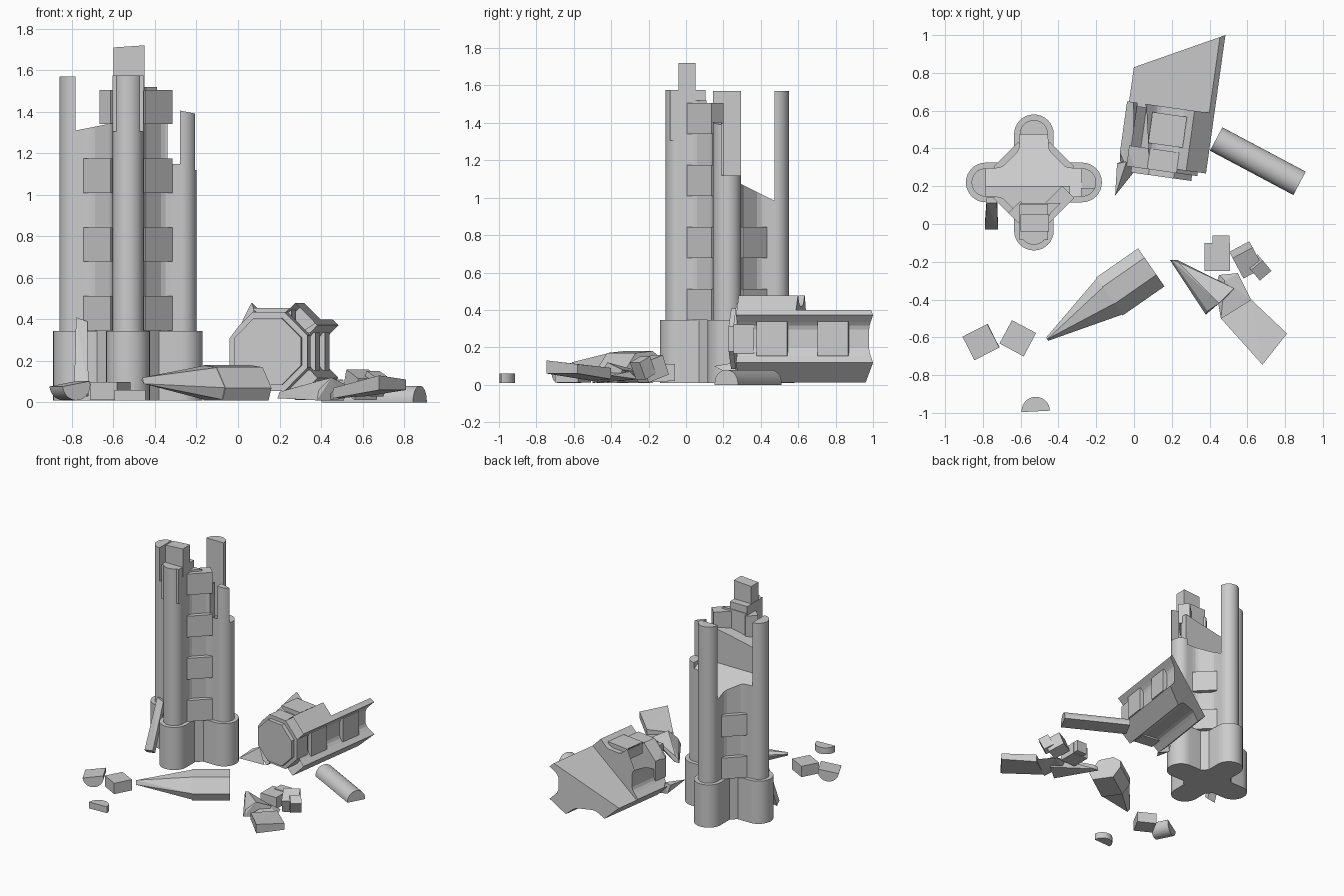
import bpy, bmesh
from math import sin, cos, pi, radians, sqrt
from mathutils import Matrix, Vector

if "Cube" in bpy.data.objects:
    bpy.data.objects.remove(bpy.data.objects["Cube"])

T, R = Matrix.Translation, Matrix.Rotation
CX, CY = -0.53, 0.22                      # tower axis
TOWER = T((CX, CY, 0))


def finish(bm, name, smooth=False):
    bmesh.ops.recalc_face_normals(bm, faces=bm.faces)
    me = bpy.data.meshes.new(name)
    bm.to_mesh(me)
    bm.free()
    ob = bpy.data.objects.new(name, me)
    bpy.context.collection.objects.link(ob)
    if smooth:
        bpy.ops.object.select_all(action='DESELECT')
        ob.select_set(True)
        bpy.context.view_layer.objects.active = ob
        bpy.ops.object.shade_smooth_by_angle(angle=radians(30))
    return ob


def cut(bm, point, normal):
    """Remove everything on the normal side and cap the break."""
    r = bmesh.ops.bisect_plane(bm, geom=bm.verts[:] + bm.edges[:] + bm.faces[:],
                               plane_co=point, plane_no=normal, clear_outer=True)
    edges = [e for e in r['geom_cut'] if isinstance(e, bmesh.types.BMEdge)]
    if edges:
        bmesh.ops.edgenet_fill(bm, edges=edges)


def prism(name, poly, z0, z1, m=Matrix(), cuts=(), smooth=False):
    bm = bmesh.new()
    lo = [bm.verts.new((x, y, z0)) for x, y in poly]
    hi = [bm.verts.new((x, y, z1)) for x, y in poly]
    bm.faces.new(lo)
    bm.faces.new(hi)
    n = len(poly)
    for i in range(n):
        j = (i + 1) % n
        bm.faces.new((lo[i], lo[j], hi[j], hi[i]))
    bm.transform(m)
    for p, nrm in cuts:
        cut(bm, p, nrm)
    return finish(bm, name, smooth)


def hull(name, pts):
    bm = bmesh.new()
    for p in pts:
        bm.verts.new(p)
    r = bmesh.ops.convex_hull(bm, input=bm.verts)
    bmesh.ops.delete(bm, geom=[v for v in bm.verts if not v.link_faces], context='VERTS')
    bmesh.ops.dissolve_limit(bm, angle_limit=0.02, verts=bm.verts, edges=bm.edges)
    return finish(bm, name)


def box(name, loc, size, rot=0, tilt=0):
    bm = bmesh.new()
    bmesh.ops.create_cube(bm, size=1)
    bm.transform(T(loc) @ R(rot, 4, 'Z') @ R(tilt, 4, 'X') @ Matrix.Diagonal((*size, 1)))
    return finish(bm, name)


def round_end(r, d, inner):
    """Half-round column section facing +x, centred d from the axis."""
    arc = [(d + r * cos(a), r * sin(a)) for a in (-pi / 2 + pi * i / 16 for i in range(17))]
    return arc + [(inner, r), (inner, -r)]


# cross-shaped tower section with hollowed corners
quarter = [(.255, -.075), (.255, .075), (.205, .077), (.18, .08), (.16, .09), (.09, .16),
           (.08, .18), (.077, .205)]
CROSS = []
for k in range(4):
    c, s = round(cos(k * pi / 2)), round(sin(k * pi / 2))
    CROSS += [(x * c - y * s, x * s + y * c) for x, y in quarter]

# broken tower core
prism("core_lower", CROSS, .01, 1.16, TOWER, [((0, .22, 1.11), (0, .12, .24))])
prism("core_middle", CROSS, .95, 1.45, TOWER,
      [((0, .20, 0), (0, 1, 0)), ((-.34, 0, 0), (1, 0, 0)), ((-.78, 0, 1.31), (-.2, 0, 1))])
prism("core_upper", CROSS, 1.3, 1.52, TOWER,
      [((0, .11, 0), (0, 1, 0)), ((-.60, 0, 0), (-1, 0, 0)), ((-.39, 0, 0), (1, 0, 0))])
box("front_arm_top", (CX + .0, .01, 1.44), (.15, .19, .27))
hull("front_pillar_crown", [(x, y, z) for x, zt in ((-.60, 1.71), (-.45, 1.72))
                            for y in (-.04, .05) for z in (1.5, zt)])

# four columns with heavier bases
for name, a, top in (("right", 0, 1.12), ("back", 1, 1.57), ("left", 2, 1.57), ("front", 3, 1.575)):
    m = TOWER @ R(a * pi / 2, 4, 'Z')
    prism(name + "_column_base", round_end(.105, .255, .15), .01, .345, m, smooth=True)
    prism(name + "_column", round_end(.075, .255, .253), .3, top, m, smooth=True)
prism("right_column_shard", round_end(.075, .255, .25), 1.1, 1.45, TOWER,
      [((0, .19, 0), (0, 1, 0)), ((-.2, 0, 1.39), (.2, 0, 1))], smooth=True)

# protruding blocks on the diagonal faces
for a, levels in ((45, 2), (135, 2), (225, 4), (315, 4)):
    for i in range(levels):
        z = .43 + .331 * i
        broken = i == 3 and a == 225
        d = .165
        t = radians(a)
        off = .055 if broken else 0
        box("diagonal_block", (CX + d * cos(t) - off * sin(t), CY + d * sin(t) + off * cos(t), z),
            (.09, .075 if broken else .184, .165), t)

# fallen upper section, the same cross lying on its side
LAY = T((.15, .3, .245)) @ R(radians(-8), 4, 'Z') @ R(-pi / 2, 4, 'X') @ R(pi / 4, 4, 'Z')
prism("fallen_core_front", CROSS, .0, .32, LAY, [((.08, .3, .42), (-.9, -.12, .43))])
prism("fallen_core_rear", CROSS, .3, .80, LAY,
      [((.43, .6, .42), (-.56, .08, .83)), ((0, .83, 0), (-.33, .94, 0))])
for a, spans in ((-45, (.19, .52)), (-135, (.20,))):
    for c in spans:
        bm = bmesh.new()
        bmesh.ops.create_cube(bm, size=1)
        bm.transform(LAY @ R(radians(a), 4, 'Z') @ T((.165, 0, c)) @ Matrix.Diagonal((.09, .184, .165, 1)))
        finish(bm, "fallen_block")
for r, c0, c1 in ((.175, -.05, .02), (.205, -.02, .09)):
    octagon = [(r * cos(pi / 4 * i + pi / 8), r * sin(pi / 4 * i + pi / 8)) for i in range(8)]
    prism("fallen_octagon_cap", octagon, c0, c1, LAY, [((.02, .3, .39), (-.8, 0, .6))])
hull("fallen_spike", [(-.10, .15, .1), (-.09, .32, .118), (-.07, .33, .05), (.02, .3, .02), (-.04, .33, .13)])

# fallen half-round column
PIL = T((.435, .45, 0)) @ R(radians(-28), 4, 'Z') @ R(pi / 2, 4, 'Y') @ R(pi, 4, 'Z')
prism("fallen_column", round_end(.07, .01, .0), 0, .5, PIL, [], True)

# large broken spire
d = Vector((.82, .57, 0)).normalized()
p = Vector((-d.y, d.x, 0))
tip = Vector((-.46, -.61, 0))
pts = [tip + p * w + Vector((0, 0, z)) for w, z in ((-.01, .09), (.01, .11), (0, .12))]
ring = ((-.10, .01), (.06, .01), (-.125, .07), (.12, .09), (-.05, .17), (.06, .18), (.12, .14))
pts += [tip + d * .42 + p * w + Vector((0, 0, z)) for w, z in ring]
hull("spire_tip", pts)
hull("spire_base", [tip + d * l + p * w + Vector((0, 0, z)) for l in (.40, .67) for w, z in ring])

# small broken spire pieces
hull("spire_fragment_tip", [(.19, -.19, .02), (.20, -.19, .05), (.23, -.19, .02), (.23, -.20, .06),
                            (.38, -.48, .01), (.39, -.46, .06), (.45, -.42, .12), (.53, -.34, .08),
                            (.51, -.37, .01)])
hull("spire_fragment_shaft", [(.45, -.27, .04), (.55, -.26, .03), (.43, -.33, .02), (.46, -.50, .01),
                              (.62, -.40, .05), (.46, -.50, .06), (.48, -.30, .07)])
hull("spire_fragment_end", [(.46, -.50, .02), (.62, -.40, .03), (.46, -.50, .07), (.62, -.40, .09),
                            (.68, -.745, .06), (.81, -.58, .06), (.68, -.745, .13), (.81, -.58, .11)])

# loose blocks
box("loose_block_a", (.44, -.175, .06), (.135, .15, .09))
box("loose_block_a_step", (.46, -.10, .065), (.09, .08, .09))
box("loose_block_b", (.595, -.19, .085), (.12, .13, .11), radians(28), radians(20))
box("loose_block_b_step", (.66, -.23, .09), (.08, .08, .1), radians(40), radians(25))
box("loose_block_c", (-.615, -.605, .055), (.145, .14, .085), radians(-28))

# fallen column slices
prism("column_slice_a", round_end(.075, 0, -.005), -.07, .07,
      T((-.81, -.625, .085)) @ R(radians(27), 4, 'Z') @ R(pi / 2, 4, 'X') @ R(radians(-80), 4, 'Z'), smooth=True)
prism("column_slice_b", round_end(.075, 0, -.002), .01, .06,
      T((-.52, -.99, 0)) @ R(radians(93), 4, 'Z'), smooth=True)

# slab leaning against the left column base
hull("leaning_slab", [(-.79, -.03, .05), (-.72, -.03, .06), (-.79, .0, .02), (-.72, .0, .03),
                      (-.78, .11, .41), (-.725, .11, .39), (-.78, .14, .40), (-.725, .14, .38)])
